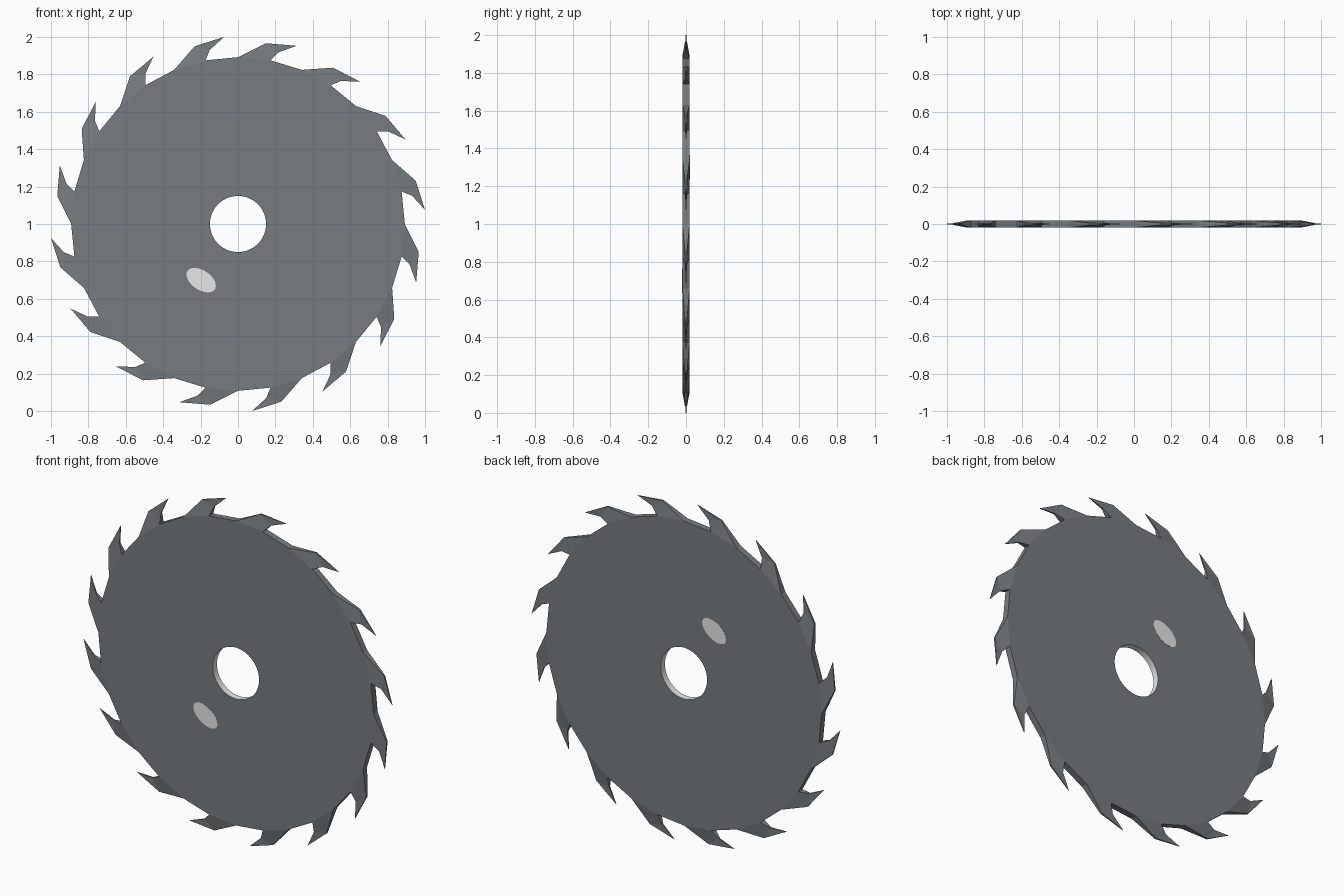
import bpy, bmesh
from math import sin, cos, radians, pi

if "Cube" in bpy.data.objects:
    bpy.data.objects.remove(bpy.data.objects["Cube"])

TEETH = 16
HALF = 0.019        # half thickness of the disc
R_BODY = 0.892
R_HOLE = 0.15


def material(name, rgb):
    m = bpy.data.materials.new(name)
    m.diffuse_color = (*rgb, 1)
    m.use_nodes = True
    m.node_tree.nodes["Principled BSDF"].inputs["Base Color"].default_value = m.diffuse_color
    return m


steel = material("dark_steel", (0.185, 0.203, 0.217))
light = material("light_grey", (0.8, 0.8, 0.8))


def finish(bm, name, mats):
    bmesh.ops.recalc_face_normals(bm, faces=bm.faces)
    me = bpy.data.meshes.new(name)
    bm.to_mesh(me)
    bm.free()
    for m in mats:
        me.materials.append(m)
    ob = bpy.data.objects.new(name, me)
    bpy.context.collection.objects.link(ob)
    return ob


# Blade: 32-sided disc with round bore and hooked, thinning teeth
bm = bmesh.new()


def pair(deg, r, half):
    """Front and back vertex at a polar position."""
    a = radians(deg)
    return [bm.verts.new((r * cos(a), s * half, 1 + r * sin(a))) for s in (-1, 1)]


n = TEETH * 2
step = 360 / n
rim = [pair(90 - k * step, R_BODY, HALF) for k in range(n)]
bore = [pair(90 - k * step / 2, R_HOLE, HALF) for k in range(2 * n)]

for k in range(n):
    o, p = rim[k], rim[(k + 1) % n]
    i, j, l = bore[2 * k], bore[2 * k + 1], bore[(2 * k + 2) % (2 * n)]
    for s in (0, 1):
        bm.faces.new((o[s], p[s], l[s], j[s], i[s]))
    # bore wall
    for a, b in ((i, j), (j, l)):
        f = bm.faces.new((a[0], b[0], b[1], a[1]))
        f.material_index = 1
        f.smooth = True
    if k % 2:
        # plain rim between the teeth
        bm.faces.new((o[0], p[0], p[1], o[1]))
    else:
        # hooked tooth
        base = 90 - k * step
        back = pair(base - 8.8, 0.978, 0.005)
        hook = pair(base - 13.3, 0.943, 0.005)
        tip = pair(base - 18.2, 1.0028, 0.0015)
        for s in (0, 1):
            bm.faces.new((o[s], back[s], hook[s], p[s]))
            bm.faces.new((back[s], tip[s], hook[s]))
        for a, b in ((o, back), (back, tip), (tip, hook), (hook, p)):
            bm.faces.new((a[0], b[0], b[1], a[1]))
finish(bm, "saw_blade", (steel, light))


# Light oval spot on each face, lying along the tangent
def spot(name, side):
    bm = bmesh.new()
    rings = []
    for y in (HALF - 0.001, HALF + 0.001):
        ring = []
        for k in range(32):
            t = 2 * pi * k / 32
            u, v = 0.088 * cos(t), 0.052 * sin(t)
            c, s = cos(radians(-34)), sin(radians(-34))
            x, z = -0.197 + u * c - v * s, -0.30 + u * s + v * c
            ring.append(bm.verts.new((x, -side * y, 1 + side * z)))
        rings.append(ring)
    bm.faces.new(rings[0])
    bm.faces.new(rings[1])
    for k in range(32):
        q = (k + 1) % 32
        bm.faces.new((rings[0][k], rings[0][q], rings[1][q], rings[1][k]))
    finish(bm, name, (light,))


spot("front_spot", 1)
spot("back_spot", -1)
